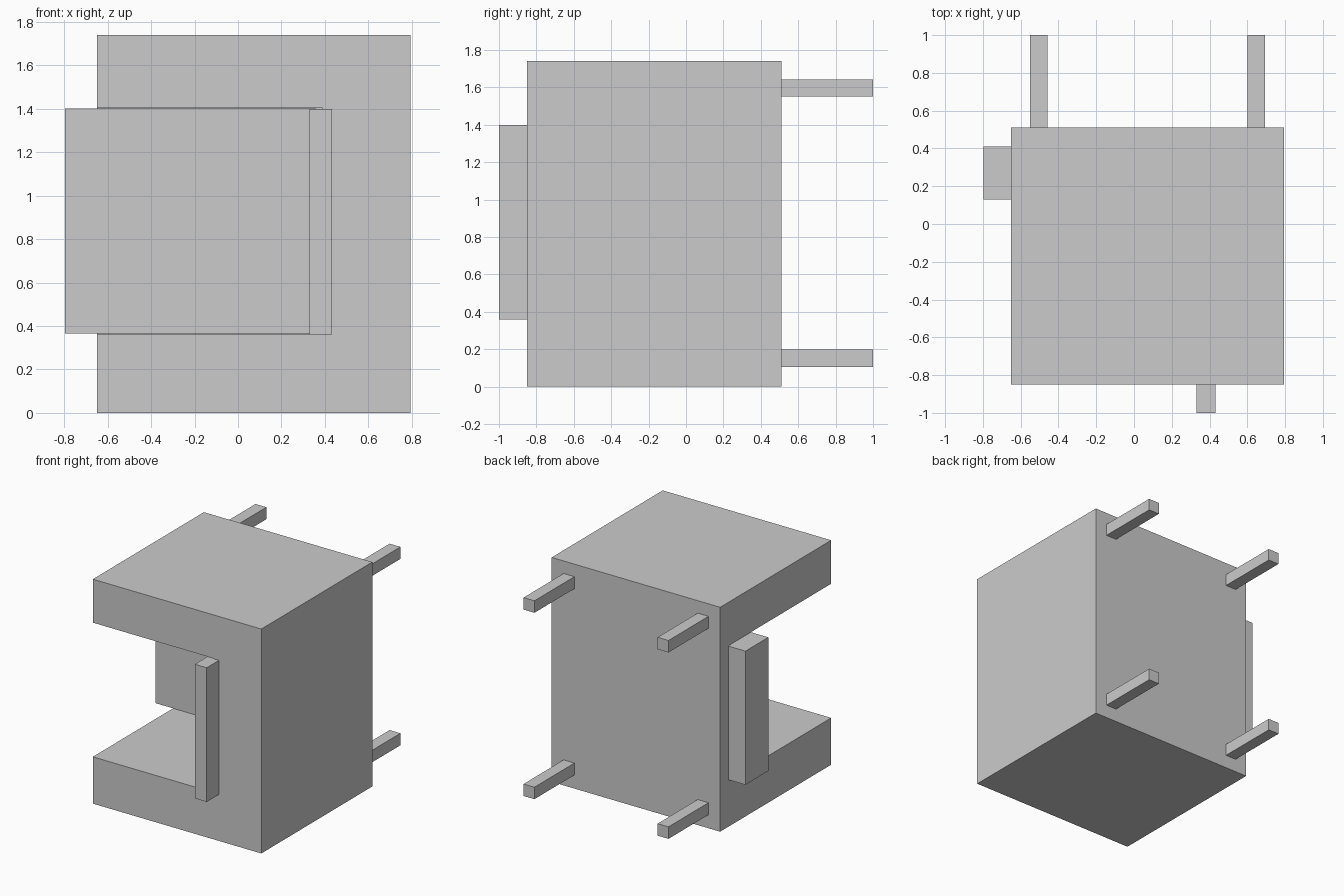
import bpy
import bmesh

if "Cube" in bpy.data.objects:
    bpy.data.objects.remove(bpy.data.objects["Cube"])


def box(name, x, y, z):
    """Axis-aligned box from (min, max) ranges."""
    bm = bmesh.new()
    bmesh.ops.create_cube(bm, size=1)
    for v in bm.verts:
        v.co = [r[0] if c < 0 else r[1] for c, r in zip(v.co, (x, y, z))]
    mesh = bpy.data.meshes.new(name)
    bm.to_mesh(mesh)
    bm.free()
    obj = bpy.data.objects.new(name, mesh)
    bpy.context.collection.objects.link(obj)
    return obj


# Main block with a corner recess open to the front and left
body = box("body", (-0.65, 0.795), (-0.85, 0.51), (0, 1.74))
cutter = box("recess_cutter", (-1.2, 0.39), (-1.2, 0.38), (0.363, 1.403))
cutter.hide_render = True
cut = body.modifiers.new("recess", "BOOLEAN")
cut.operation = "DIFFERENCE"
cut.solver = "EXACT"
cut.object = cutter
bpy.context.view_layer.objects.active = body
body.select_set(True)
bpy.ops.object.modifier_apply(modifier=cut.name)
bpy.data.objects.remove(cutter)

# Panels lining the two inner walls, each sticking out of its open side
box("back_panel", (-0.797, 0.36), (0.13, 0.41), (0.365, 1.401))
box("side_panel", (0.33, 0.432), (-1.0, 0.25), (0.36, 1.4))

# Four pegs on the back
for side, x in (("left", -0.55), ("right", 0.6)):
    for level, z in (("lower", 0.105), ("upper", 1.55)):
        box(f"{level}_{side}_peg", (x, x + 0.093), (0.48, 1.0), (z, z + 0.093))
